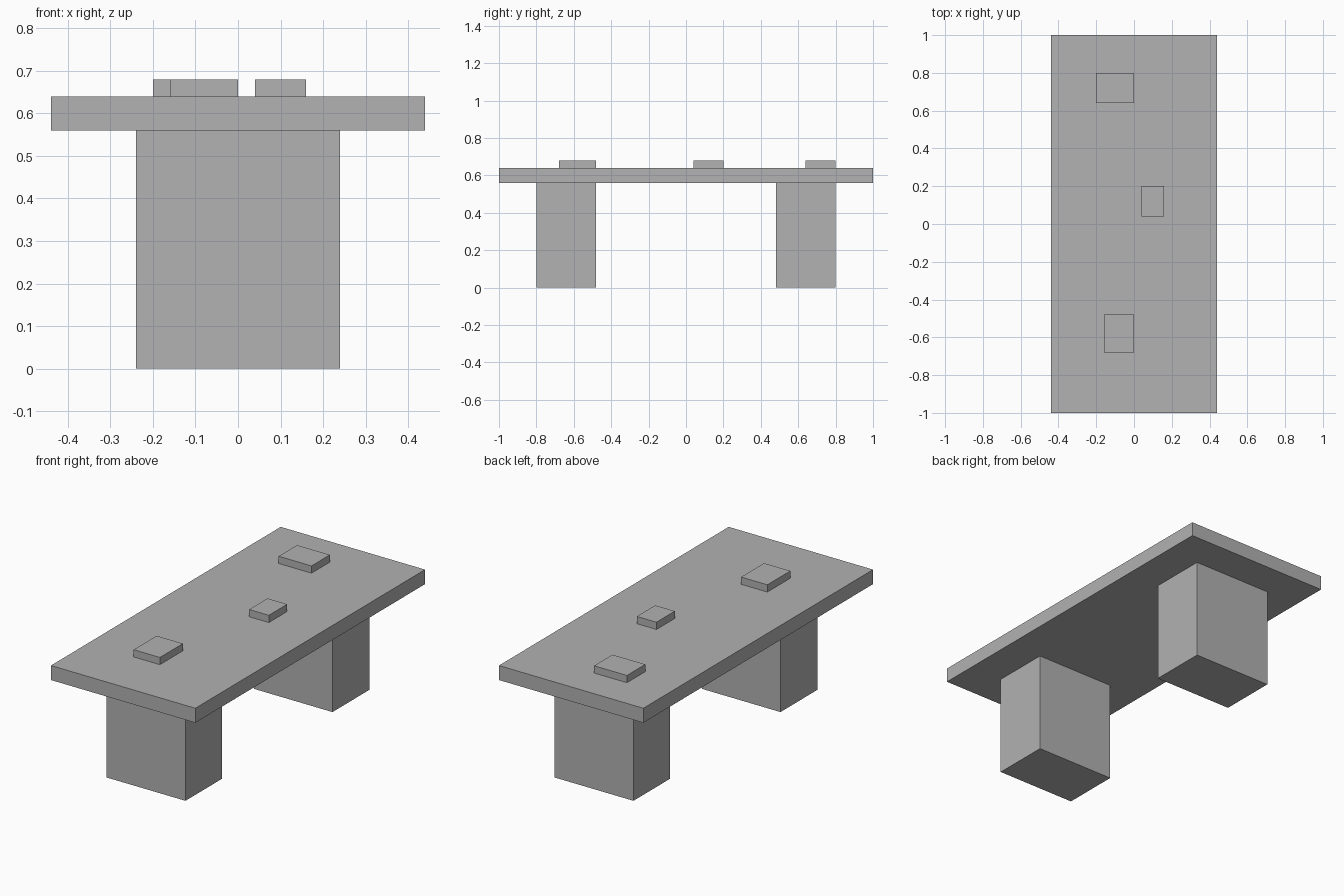
import bpy

default_cube = bpy.data.objects.get("Cube")
if default_cube:
    bpy.data.objects.remove(default_cube, do_unlink=True)

grey = bpy.data.materials.new("plain grey")
grey.use_nodes = True
colour = (0.445, 0.445, 0.445, 1)
grey.diffuse_color = colour
grey.node_tree.nodes["Principled BSDF"].inputs["Base Color"].default_value = colour


def box(name, x, y, z):
    """Flat-shaded box spanning the given (low, high) ranges."""
    spans = (x, y, z)
    bpy.ops.mesh.primitive_cube_add(size=1, location=[(a + b) / 2 for a, b in spans])
    obj = bpy.context.object
    obj.name = name
    obj.scale = [b - a for a, b in spans]
    bpy.ops.object.transform_apply(location=False, rotation=False, scale=True)
    obj.data.materials.append(grey)
    return obj


# Table top
LEG_TOP, TOP = 0.56, 0.64
box("table_top", (-0.44, 0.44), (-1, 1), (LEG_TOP, TOP))

# Block legs
box("front_leg", (-0.24, 0.24), (-0.80, -0.48), (0, LEG_TOP))
box("back_leg", (-0.24, 0.24), (0.48, 0.80), (0, LEG_TOP))

# Small slabs lying on the table
for name, x, y in (
    ("front_slab", (-0.16, 0), (-0.68, -0.48)),
    ("middle_slab", (0.04, 0.16), (0.04, 0.20)),
    ("back_slab", (-0.20, 0), (0.64, 0.80)),
):
    box(name, x, y, (TOP, TOP + 0.04))
